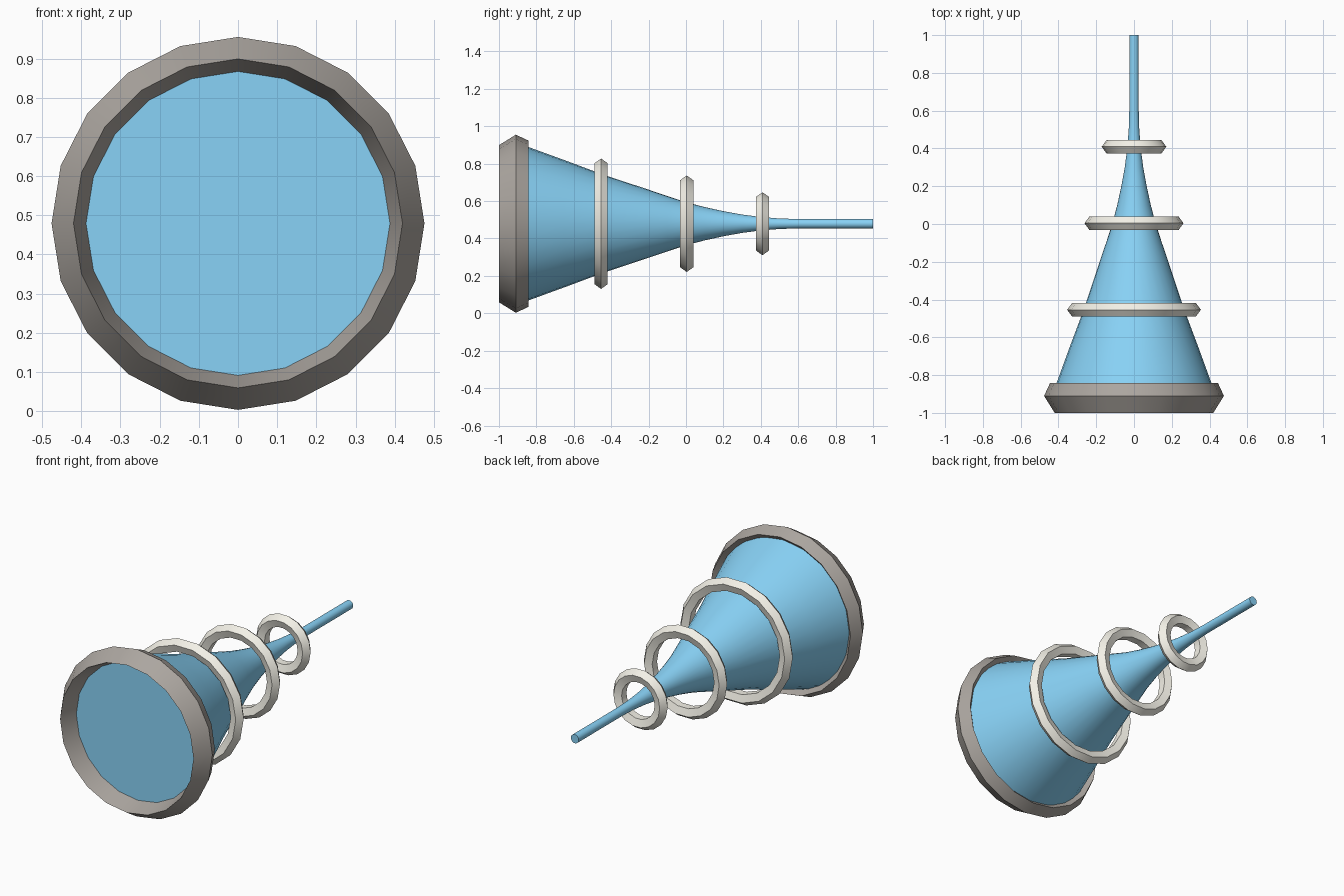
import bpy, bmesh
from math import sin, cos, tau, radians

if "Cube" in bpy.data.objects:
    bpy.data.objects.remove(bpy.data.objects["Cube"])

CENTRE_Z = 0.479


def material(name, rgb):
    m = bpy.data.materials.new(name)
    m.diffuse_color = (*rgb, 1)
    m.use_nodes = True
    m.node_tree.nodes["Principled BSDF"].inputs["Base Color"].default_value = m.diffuse_color
    return m


def lathe(name, profile, sides, mat, closed):
    """Spin (y, radius) points about the long axis; closed = ring, else capped tube."""
    bm = bmesh.new()
    loops = [[bm.verts.new((r * cos(tau * i / sides), y, CENTRE_Z + r * sin(tau * i / sides)))
              for i in range(sides)] for y, r in profile]
    pairs = list(zip(loops, loops[1:]))
    if closed:
        pairs.append((loops[-1], loops[0]))
    else:
        bm.faces.new(loops[0])
        bm.faces.new(loops[-1])
    for a, b in pairs:
        for i in range(sides):
            j = (i + 1) % sides
            bm.faces.new((a[i], a[j], b[j], b[i]))
    bmesh.ops.recalc_face_normals(bm, faces=bm.faces)
    mesh = bpy.data.meshes.new(name)
    bm.to_mesh(mesh)
    bm.free()
    mesh.materials.append(mat)
    ob = bpy.data.objects.new(name, mesh)
    bpy.context.collection.objects.link(ob)
    bpy.ops.object.select_all(action='DESELECT')
    ob.select_set(True)
    bpy.context.view_layer.objects.active = ob
    bpy.ops.object.shade_smooth_by_angle(angle=radians(30))
    return ob


blue = material("blue", (0.25, 0.65, 0.93))
dark = material("warm_grey", (0.41, 0.38, 0.35))
pale = material("pale_grey", (0.90, 0.88, 0.80))

# Flared body tapering into a thin rod
lathe("flared_body", [(-0.898, 0.430), (-0.845, 0.411), (-0.65, 0.340), (-0.45, 0.265),
                      (-0.2, 0.182), (-0.1, 0.148), (0, 0.115), (0.1, 0.089), (0.2, 0.067),
                      (0.3, 0.049), (0.4, 0.036), (0.5, 0.028), (0.6, 0.025), (1, 0.025)],
      32, blue, False)

# Heavy rim around the wide end, with a slanted four-sided section
lathe("end_rim", [(-1, 0.42), (-0.91, 0.476), (-0.843, 0.445), (-0.9, 0.388)], 20, dark, True)

# Three floating rings with a pentagonal section, shrinking toward the rod
SECTION = 0.037
for n, (y, r) in enumerate([(-0.454, 0.317), (0.004, 0.225), (0.409, 0.134)], 1):
    pentagon = [(y + SECTION * sin(tau * k / 5), r + SECTION * cos(tau * k / 5)) for k in range(5)]
    lathe(f"floating_ring_{n}", pentagon, 18, pale, True)
